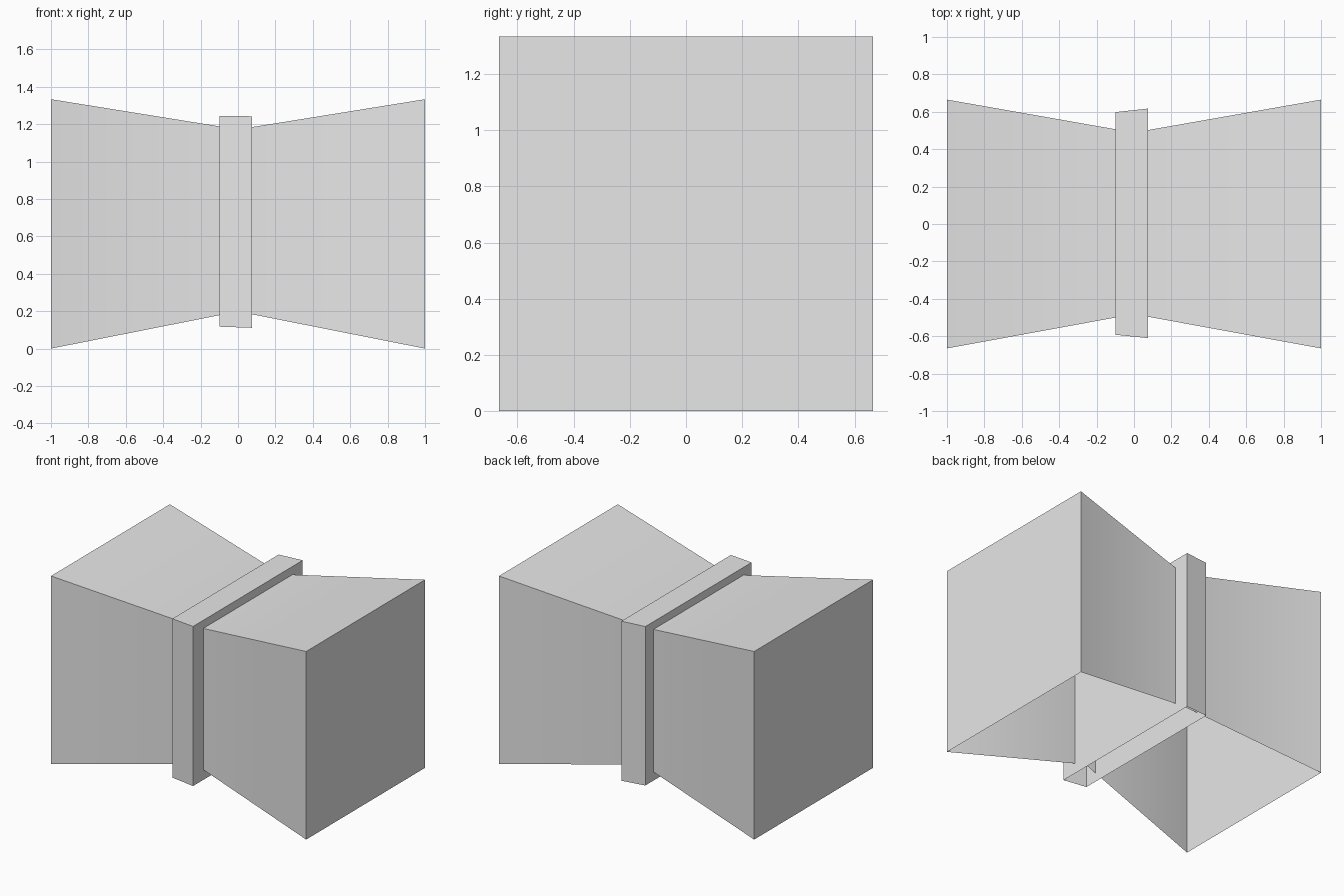
import bpy
import bmesh

if "Cube" in bpy.data.objects:
    bpy.data.objects.remove(bpy.data.objects["Cube"], do_unlink=True)

grey = bpy.data.materials.new("light_grey")
grey.use_nodes = True
grey.diffuse_color = (0.8, 0.8, 0.8, 1)
grey.node_tree.nodes["Principled BSDF"].inputs["Base Color"].default_value = (0.8, 0.8, 0.8, 1)


def open_shell(name, sections):
    """Loft rectangles (x, y_min, y_max, z_min, z_max) along x, leaving the underside open."""
    bm = bmesh.new()
    rings = []
    for x, y0, y1, z0, z1 in sections:
        corners = ((y0, z0), (y0, z1), (y1, z1), (y1, z0))
        rings.append([bm.verts.new((x, y, z)) for y, z in corners])
    for a, b in zip(rings, rings[1:]):
        for i in range(3):
            bm.faces.new((a[i], b[i], b[i + 1], a[i + 1]))
    bm.faces.new(rings[0])
    bm.faces.new(reversed(rings[-1]))
    bmesh.ops.recalc_face_normals(bm, faces=bm.faces)
    # Face the shell outwards
    top = max(bm.faces, key=lambda f: f.calc_center_median().z)
    if top.normal.z < 0:
        bmesh.ops.reverse_faces(bm, faces=bm.faces)
    mesh = bpy.data.meshes.new(name)
    bm.to_mesh(mesh)
    bm.free()
    mesh.materials.append(grey)
    obj = bpy.data.objects.new(name, mesh)
    bpy.context.collection.objects.link(obj)
    bpy.ops.object.select_all(action='DESELECT')
    obj.select_set(True)
    bpy.context.view_layer.objects.active = obj
    bpy.ops.object.shade_smooth_by_angle()
    return obj


# Flared body, pinched at the waist
END = (-0.665, 0.665, 0, 1.333)
open_shell("flared_body", [(-1, *END), (0, -0.482, 0.489, 0.198, 1.172), (1, *END)])

# Band around the waist, slightly tapered
open_shell("waist_band", [(-0.1, -0.592, 0.598, 0.117, 1.243),
                          (0.075, -0.61, 0.617, 0.111, 1.242)])
